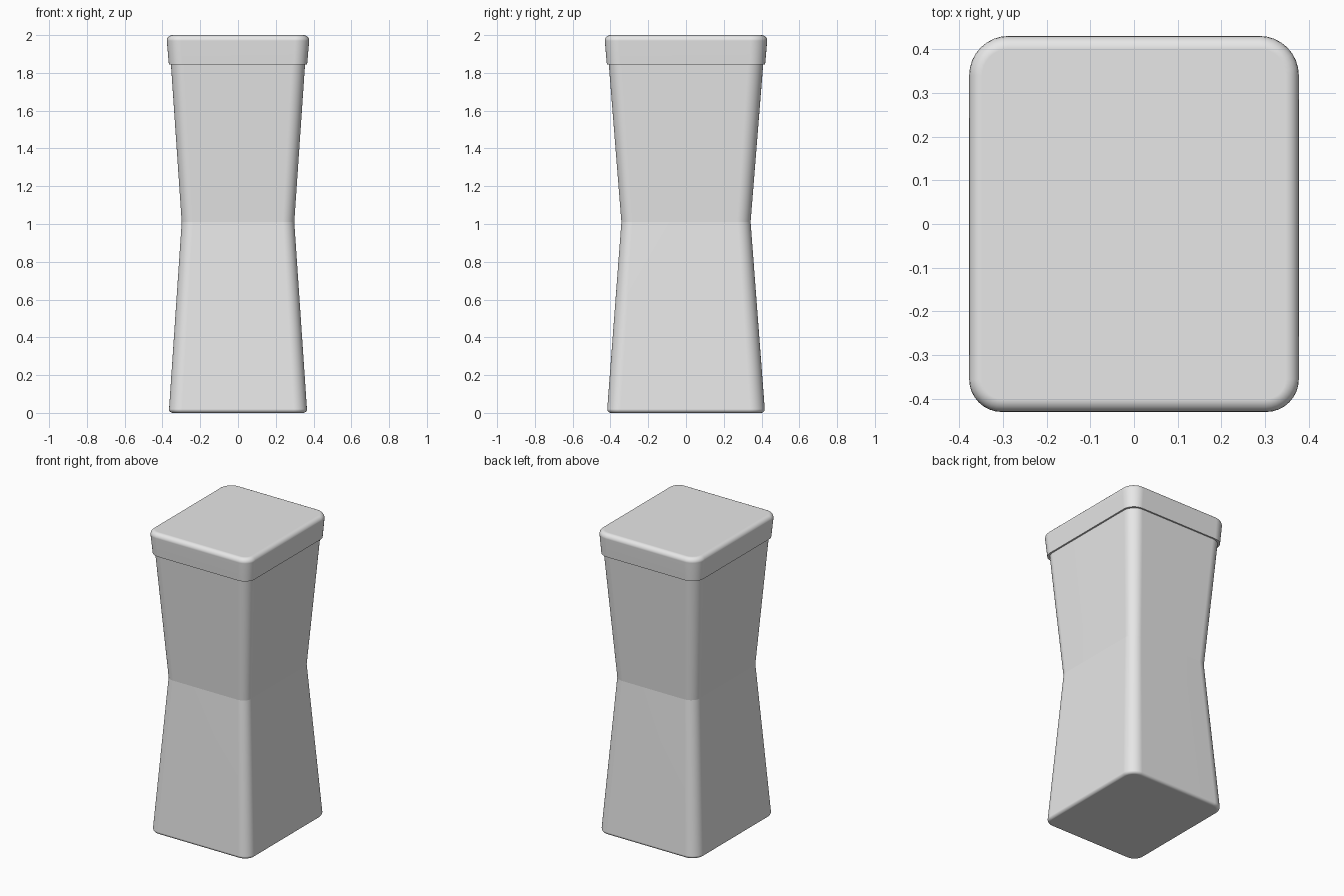
import bpy, bmesh, math

cube = bpy.data.objects.get("Cube")
if cube:
    bpy.data.objects.remove(cube, do_unlink=True)

grey = bpy.data.materials.new("plain_grey")
grey.use_nodes = True
grey.diffuse_color = (0.8, 0.8, 0.8, 1)
grey.node_tree.nodes["Principled BSDF"].inputs["Base Color"].default_value = (0.8, 0.8, 0.8, 1)

CORNER_STEPS = 8


def ring(bm, hx, hy, z, front_r, back_r):
    """Rounded rectangle, with separate front and back corner radii."""
    verts = []
    corners = [(1, 1, back_r), (-1, 1, back_r), (-1, -1, front_r), (1, -1, front_r)]
    for quarter, (sx, sy, r) in enumerate(corners):
        for i in range(CORNER_STEPS + 1):
            a = math.pi / 2 * (quarter + i / CORNER_STEPS)
            verts.append(bm.verts.new((sx * (hx - r) + r * math.cos(a),
                                       sy * (hy - r) + r * math.sin(a), z)))
    return verts


def loft(name, sections, sharp_rings=()):
    """Skin a stack of rounded rectangles and cap both ends."""
    bm = bmesh.new()
    rings = [ring(bm, *s) for s in sections]
    n = len(rings[0])
    for low, high in zip(rings, rings[1:]):
        for i in range(n):
            j = (i + 1) % n
            bm.faces.new((low[i], low[j], high[j], high[i]))
    bm.faces.new(rings[0][::-1])
    bm.faces.new(rings[-1])
    for f in bm.faces:
        f.smooth = True
    for k in sharp_rings:
        for i in range(n):
            bm.edges.get((rings[k][i], rings[k][(i + 1) % n])).smooth = False
    mesh = bpy.data.meshes.new(name)
    bm.to_mesh(mesh)
    bm.free()
    mesh.materials.append(grey)
    obj = bpy.data.objects.new(name, mesh)
    bpy.context.collection.objects.link(obj)
    # Keeps the large side panels evenly shaded beside the rounded edges
    wn = obj.modifiers.new("flat_panels", "WEIGHTED_NORMAL")
    wn.keep_sharp = True
    return obj


def rounded_edge(hx, hy, z, r, direction, front_r, back_r, steps=5):
    """Sections of a quarter-round edge, running from the side to the cap."""
    out = []
    for i in range(steps + 1):
        a = math.pi / 2 * i / steps
        inset = r * (1 - math.cos(a))
        out.append((hx - inset, hy - inset, z + direction * r * math.sin(a),
                    front_r - inset, back_r - inset))
    return out


# Pinched body: wide foot, narrow waist, wide shoulder under the lid
foot = rounded_edge(0.365, 0.417, 0.02, 0.02, -1, 0.07, 0.08)[::-1]
body = foot + [(0.298, 0.342, 1.01, 0.06, 0.07),
               (0.356, 0.410, 1.86, 0.07, 0.08)]
loft("body", body, sharp_rings=(len(foot), len(foot) + 1))

# Slightly flared lid with a softened top edge
rim = (0.366, 0.419, 1.845, 0.07, 0.08)
loft("lid", [rim] + rounded_edge(0.377, 0.430, 1.97, 0.03, 1, 0.075, 0.09),
     sharp_rings=(0,))
